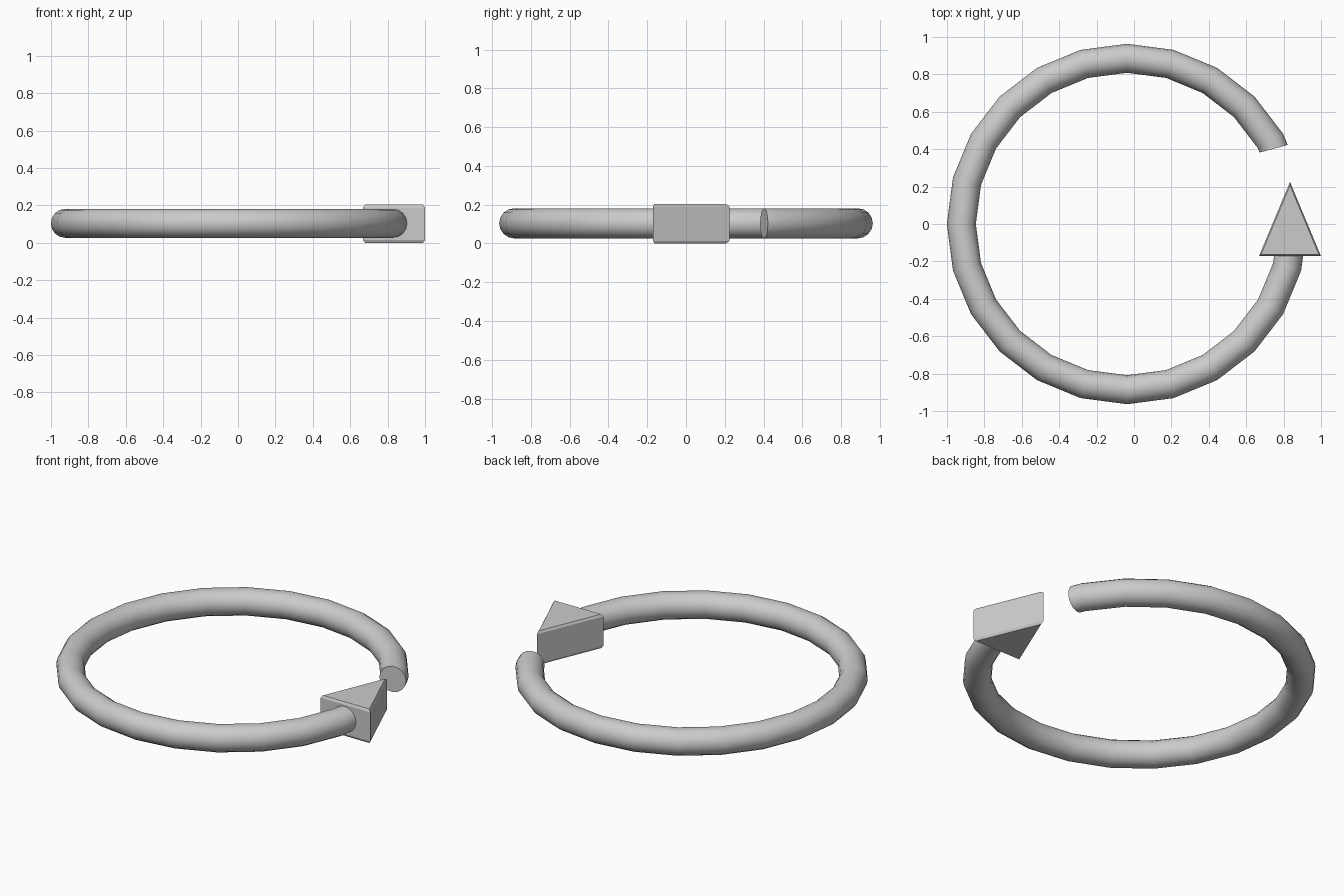
import bpy, bmesh
from math import sin, cos, pi, radians
from mathutils import Vector

if "Cube" in bpy.data.objects:
    bpy.data.objects.remove(bpy.data.objects["Cube"])

CX, Z = -0.037, 0.104      # ring centre
R, r = 0.886, 0.0775       # ring and tube radii
SIDES = 16


def add_object(name, bm):
    bmesh.ops.recalc_face_normals(bm, faces=bm.faces)
    me = bpy.data.meshes.new(name)
    bm.to_mesh(me)
    bm.free()
    ob = bpy.data.objects.new(name, me)
    bpy.context.collection.objects.link(ob)
    return ob


def loft(rings):
    """Skin a list of equal point rings and cap both ends."""
    bm = bmesh.new()
    vr = [[bm.verts.new(p) for p in ring] for ring in rings]
    n = len(vr[0])
    for a, b in zip(vr, vr[1:]):
        for i in range(n):
            j = (i + 1) % n
            bm.faces.new((a[i], a[j], b[j], b[i]))
    bm.faces.new(vr[0])
    bm.faces.new(vr[-1])
    return bm


def centre(deg):
    a = radians(deg)
    return Vector((CX + R * cos(a), R * sin(a), Z))


def section(c, deg):
    """Tube cross-section in the radial plane at the given angle."""
    out = Vector((cos(radians(deg)), sin(radians(deg)), 0))
    up = Vector((0, 0, 1))
    return [c + out * r * cos(2 * pi * k / SIDES) + up * r * sin(2 * pi * k / SIDES)
            for k in range(SIDES)]


# open ring: 15 degree steps, with a short stub at each end
rings = [section(centre(30).lerp(centre(15), 0.19), 15)]
rings += [section(centre(d), d) for d in range(30, 346, 15)]
rings.append(section(centre(345).lerp(centre(360), 0.42), 360))
ring = add_object("open_ring", loft(rings))
bpy.context.view_layer.objects.active = ring
ring.select_set(True)
bpy.ops.object.shade_smooth_by_angle(angle=radians(40))
ring.select_set(False)

# arrowhead: triangular block with chamfered top and bottom rims
tri = [(0.669, -0.17), (0.999, -0.17), (0.834, 0.225)]
mid = (0.834, -0.061)


def triangle(scale, z):
    return [(mid[0] + (x - mid[0]) * scale, mid[1] + (y - mid[1]) * scale, z)
            for x, y in tri]


add_object("arrowhead", loft([triangle(0.935, 0.0), triangle(1, 0.014),
                              triangle(1, 0.19), triangle(0.935, 0.204)]))
